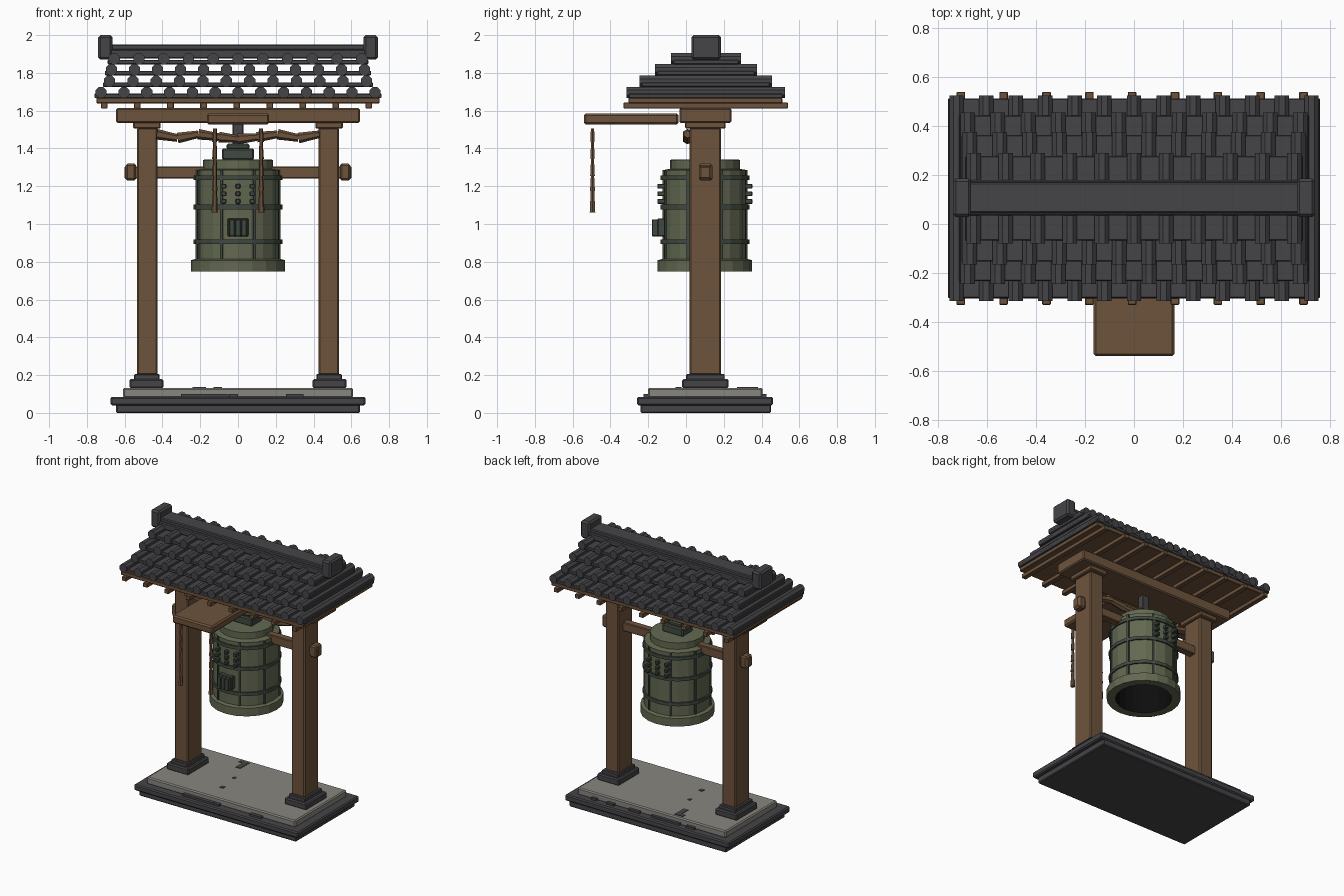
import bpy, bmesh, math, random
from mathutils import Matrix, Vector

if "Cube" in bpy.data.objects:
    bpy.data.objects.remove(bpy.data.objects["Cube"])

random.seed(4)
CY = 0.105  # depth centre line of the frame


def material(name, r, g, b):
    m = bpy.data.materials.new(name)
    m.diffuse_color = (r, g, b, 1)
    m.use_nodes = True
    m.node_tree.nodes["Principled BSDF"].inputs["Base Color"].default_value = m.diffuse_color
    return m


WOOD = material("brown wood", 0.155, 0.088, 0.046)
TILE = material("dark slate", 0.060, 0.058, 0.065)
STONE = material("grey stone", 0.25, 0.24, 0.215)
BRONZE = material("green bronze", 0.125, 0.14, 0.082)
BAND = material("dark bronze", 0.052, 0.068, 0.052)
HOLLOW = material("bell hollow", 0.004, 0.004, 0.004)


def finish(name, bm, *mats):
    bmesh.ops.recalc_face_normals(bm, faces=bm.faces)
    me = bpy.data.meshes.new(name)
    bm.to_mesh(me)
    bm.free()
    for m in mats:
        me.materials.append(m)
    ob = bpy.data.objects.new(name, me)
    bpy.context.collection.objects.link(ob)
    return ob


def add_box(bm, x0, x1, y0, y1, z0, z1):
    c = Vector((x0 + x1, y0 + y1, z0 + z1)) / 2
    bmesh.ops.create_cube(bm, size=1, matrix=Matrix.Translation(c)
                          @ Matrix.Diagonal((x1 - x0, y1 - y0, z1 - z0, 1)))


def boxes(name, mat, items, bevel=0.0):
    bm = bmesh.new()
    for b in items:
        add_box(bm, *b)
    if bevel:
        bmesh.ops.bevel(bm, geom=bm.edges[:], offset=bevel, segments=1, affect='EDGES')
    return finish(name, bm, mat)


def mirrored(x0, x1, *rest):
    return [(x0, x1, *rest), (-x1, -x0, *rest)]


def add_rod(bm, a, b, r1, r2, sides=6):
    a, b = Vector(a), Vector(b)
    d = b - a
    m = Matrix.Translation((a + b) / 2) @ d.to_track_quat('Z', 'Y').to_matrix().to_4x4()
    bmesh.ops.create_cone(bm, cap_ends=True, segments=sides, radius1=r1, radius2=r2,
                          depth=d.length, matrix=m)


# Stone platform
boxes("platform_foot", TILE, [(-0.645, 0.645, -0.24, 0.45, 0, 0.05)], 0.006)
boxes("platform_step", TILE, [(-0.675, 0.675, -0.26, 0.46, 0.04, 0.085)], 0.008)
boxes("platform_top", STONE, [(-0.61, 0.61, -0.2, 0.405, 0.08, 0.133)], 0.008)
chips = []
for i in range(12):
    x, s = random.uniform(-0.55, 0.5), random.choice((-1, 1))
    y = CY - 0.005 + s * 0.31
    chips.append((x, x + random.uniform(0.04, 0.14), y - 0.015, y + 0.015, 0.08, 0.1))
boxes("platform_rubble", TILE, chips)
# Dark worn spots on the platform
boxes("worn_spots", TILE, [(-0.21, -0.17, 0.27, 0.38, 0.13, 0.137),
                           (-0.24, -0.2, 0.35, 0.38, 0.13, 0.137),
                           (-0.13, -0.11, 0.115, 0.14, 0.13, 0.137),
                           (-0.115, -0.085, -0.055, -0.025, 0.13, 0.137)])

# Posts with stone footings and capitals
boxes("post_footing", TILE, mirrored(0.395, 0.575, -0.02, 0.225, 0.13, 0.18), 0.008)
boxes("post_collar", TILE, mirrored(0.415, 0.55, 0.0, 0.205, 0.175, 0.205), 0.005)
boxes("post", WOOD, mirrored(0.425, 0.535, 0.018, 0.185, 0.2, 1.51), 0.008)
boxes("post_capital", WOOD, mirrored(0.41, 0.555, -0.005, 0.21, 1.505, 1.54), 0.006)

# Through beam with end wedges
boxes("tie_beam", WOOD, [(-0.6, 0.6, 0.075, 0.13, 1.24, 1.305)], 0.005)
boxes("beam_wedge", WOOD, mirrored(0.54, 0.595, 0.068, 0.14, 1.23, 1.32), 0.01)

# Roof deck: head beam, rafters and boards
boxes("head_beam", WOOD, [(-0.645, 0.645, -0.035, 0.24, 1.535, 1.615)], 0.008)
boxes("rafters", WOOD, [(-0.725 + i * 0.175, -0.69 + i * 0.175, -0.33, 0.54, 1.612, 1.643)
                        for i in range(9)], 0.003)
boxes("roof_board", WOOD, [(-0.75, 0.75, -0.305, 0.51, 1.638, 1.668)], 0.004)

# Tile courses: flat pan slab with round cover tiles along each course
for i, (w, half, z, n) in enumerate([(0.76, 0.42, 1.666, 13), (0.715, 0.35, 1.726, 12),
                                     (0.705, 0.27, 1.787, 12), (0.69, 0.185, 1.845, 11)]):
    boxes(f"tile_pans_{i + 1}", TILE,
          [(-w, w, CY - half + 0.012, CY + half - 0.012, z, z + 0.024)], 0.004)
    bm = bmesh.new()
    step = 2 * (w - 0.035) / (n - 1)
    for k in range(n):
        x = -w + 0.035 + k * step
        m = (Matrix.Translation((x, CY, z + 0.03)) @ Matrix.Rotation(math.pi / 2, 4, 'X')
             @ Matrix.Rotation(math.pi / 8, 4, 'Z'))
        bmesh.ops.create_cone(bm, cap_ends=True, segments=8, radius1=0.032, radius2=0.032,
                              depth=2 * half, matrix=m)
    finish(f"tile_covers_{i + 1}", bm, TILE)

# Ridge and its end blocks
boxes("ridge", TILE, [(-0.68, 0.68, 0.035, 0.18, 1.875, 1.925),
                      (-0.68, 0.68, 0.045, 0.17, 1.92, 1.95)], 0.006)
boxes("ridge_end", TILE, mirrored(0.665, 0.74, 0.028, 0.185, 1.87, 2.0), 0.012)

# Bell: revolved shell with a dark hollow
PROFILE = [(0.19, 0.748), (0.25, 0.748), (0.25, 0.808), (0.225, 0.815), (0.225, 1.285),
           (0.185, 1.292), (0.185, 1.34), (0, 1.345), (0, 1.25), (0.17, 1.25), (0.19, 0.748)]
SIDES = 20
bm = bmesh.new()
vs = [bm.verts.new((r, 0, z)) for r, z in PROFILE]
es = [bm.edges.new(p) for p in zip(vs, vs[1:])]
bmesh.ops.spin(bm, geom=vs + es, cent=(0, 0, 0), axis=(0, 0, 1), angle=math.tau, steps=SIDES)
bmesh.ops.remove_doubles(bm, verts=bm.verts, dist=1e-4)
bmesh.ops.dissolve_degenerate(bm, edges=bm.edges, dist=1e-5)
for f in bm.faces:
    c = f.calc_center_median()
    if c.xy.length < 0.2 and 0.75 < c.z < 1.26:
        f.material_index = 1
bell = finish("bell", bm, BRONZE, HOLLOW)
bell.location = (0, CY - 0.005, 0)

# Bell bands: open rings around the body
bm = bmesh.new()
for z in (0.905, 1.09, 1.245):
    ring = [bm.verts.new((r, 0, z + dz)) for r, dz in
            ((0.218, -0.012), (0.236, -0.012), (0.236, 0.012), (0.218, 0.012))]
    edges = [bm.edges.new((ring[k], ring[(k + 1) % 4])) for k in range(4)]
    bmesh.ops.spin(bm, geom=ring + edges, cent=(0, 0, 0), axis=(0, 0, 1),
                   angle=math.tau, steps=SIDES)
bmesh.ops.remove_doubles(bm, verts=bm.verts, dist=1e-4)
bands = finish("bell_bands", bm, BAND)
bands.location = bell.location

# Upright ribs on the bell
bm = bmesh.new()
for k in range(8):
    m = (Matrix.Rotation(math.tau * (k + 0.5) / 8, 4, 'Z')
         @ Matrix.Translation((0.222, 0, 1.05)) @ Matrix.Diagonal((0.02, 0.016, 0.47, 1)))
    bmesh.ops.create_cube(bm, size=1, matrix=m)
ribs = finish("bell_ribs", bm, BAND)
ribs.location = bell.location

# Studs on front and back, strike plate and crown
by = CY - 0.005
boxes("bell_studs", BAND, [(x - 0.013, x + 0.013, by + s * 0.228 - 0.024, by + s * 0.228 + 0.024,
                            z - 0.013, z + 0.013)
                           for x in (-0.075, 0, 0.075) for z in (1.12, 1.16, 1.2)
                           for s in (-1, 1)], 0.004)
boxes("strike_plate", BAND, [(-0.055, 0.055, -0.15, -0.1, 0.935, 1.03)], 0.004)
boxes("strike_block", BAND, [(x - 0.014, x + 0.014, -0.18, -0.14, 0.935, 1.025)
                             for x in (-0.032, 0, 0.032)], 0.003)
boxes("bell_crown", BAND, [(-0.085, 0.085, by - 0.06, by + 0.06, 1.34, 1.40),
                           (-0.06, 0.06, by - 0.04, by + 0.04, 1.395, 1.425)], 0.008)
boxes("bell_hanger", TILE, [(-0.028, 0.028, by - 0.025, by + 0.025, 1.42, 1.54)], 0.004)

# Twisted rope strung between the posts
bm = bmesh.new()
pts = [(-0.43, 1.475), (-0.32, 1.455), (-0.21, 1.475), (-0.1, 1.46), (0, 1.45),
       (0.1, 1.46), (0.21, 1.475), (0.32, 1.455), (0.43, 1.475)]
for (xa, za), (xb, zb) in zip(pts, pts[1:]):
    add_rod(bm, (xa, 0.008, za), (xb, 0.008, zb), 0.028, 0.02)
finish("strung_rope", bm, WOOD)

# Front canopy board and two hanging cords
boxes("canopy_board", WOOD, [(-0.165, 0.165, -0.54, -0.04, 1.527, 1.585)], 0.01)
bm = bmesh.new()
for s in (-1, 1):
    x = s * 0.122
    z = 1.505
    for length, r1, r2 in ((0.07, 0.01, 0.013), (0.09, 0.009, 0.013), (0.09, 0.009, 0.014),
                           (0.08, 0.01, 0.015), (0.115, 0.011, 0.017)):
        add_rod(bm, (x, -0.495, z), (x + s * 0.002, -0.495, z - length), r1, r2)
        z -= length
finish("hanging_cords", bm, WOOD)
